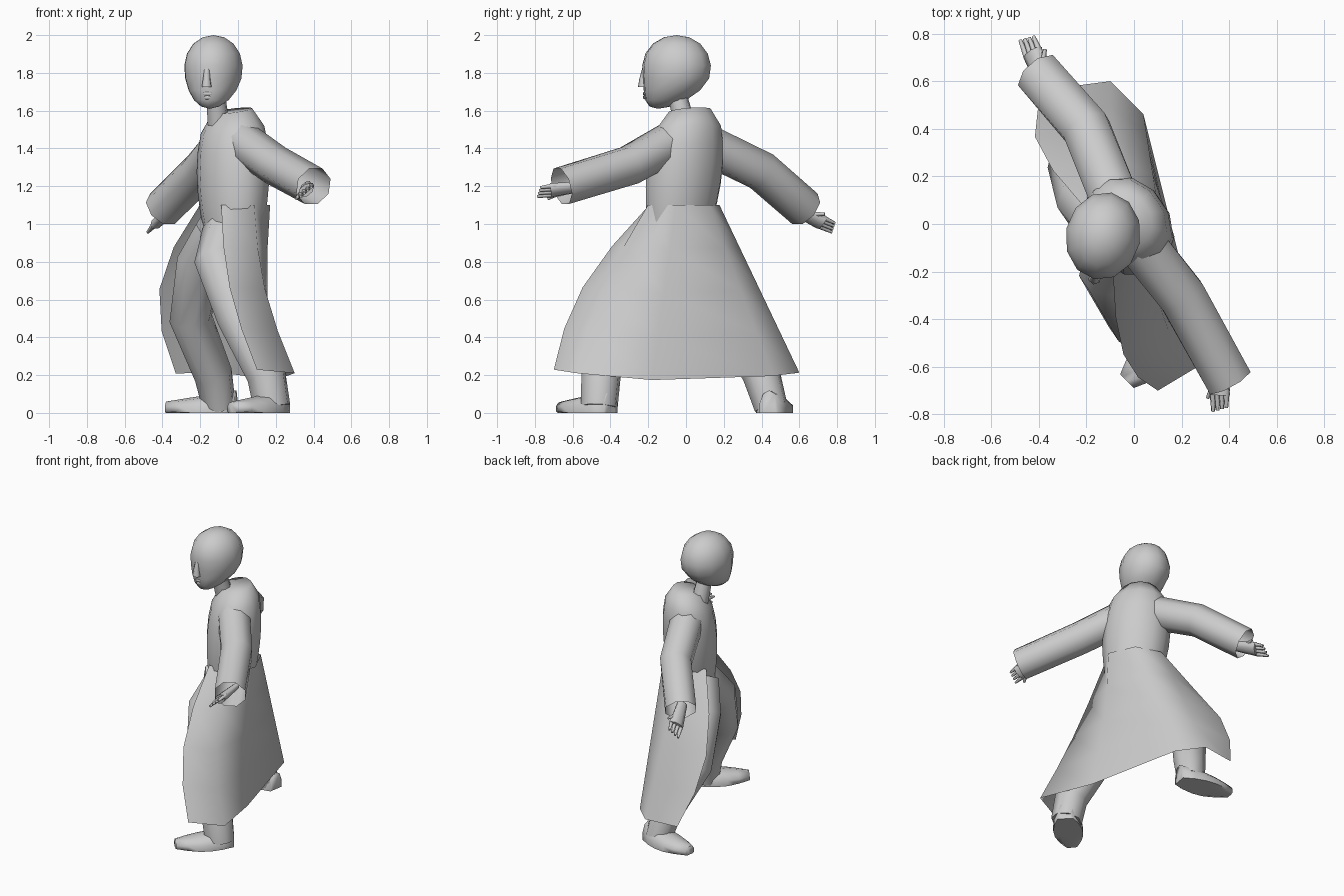
import bpy
import bmesh
from math import sin, cos, pi, radians, sqrt
from mathutils import Vector

if "Cube" in bpy.data.objects:
    bpy.data.objects.remove(bpy.data.objects["Cube"], do_unlink=True)

UP = Vector((0, 0, 1))
# The body is turned side-on while the head looks ahead
CHEST = Vector((-0.8, -0.55, 0)).normalized()
FACE = Vector((-0.2, -1, 0)).normalized()
HEAD = Vector((-0.13, -0.05, 1.805))

grey = bpy.data.materials.new("plain_grey")
grey.use_nodes = True
grey.diffuse_color = (0.6, 0.6, 0.6, 1)
shader = grey.node_tree.nodes["Principled BSDF"]
shader.inputs["Base Color"].default_value = grey.diffuse_color


def finish(name, bm):
    bmesh.ops.recalc_face_normals(bm, faces=bm.faces)
    mesh = bpy.data.meshes.new(name)
    bm.to_mesh(mesh)
    bm.free()
    mesh.materials.append(grey)
    obj = bpy.data.objects.new(name, mesh)
    bpy.context.collection.objects.link(obj)
    bpy.ops.object.select_all(action="DESELECT")
    obj.select_set(True)
    bpy.context.view_layer.objects.active = obj
    bpy.ops.object.shade_smooth_by_angle(angle=radians(80))


def skin(bm, rows, closed):
    """Bridge neighbouring rows of vertices with quads."""
    for low, high in zip(rows, rows[1:]):
        count = len(low)
        for i in range(count if closed else count - 1):
            j = (i + 1) % count
            bm.faces.new((low[i], low[j], high[j], high[i]))


def loft(name, points, width, depth, hint, sides=8, normal=None, cap_end=True):
    """Sweep an ellipse whose half sizes are functions of the way along."""
    bm = bmesh.new()
    points = [Vector(p) for p in points]
    last = len(points) - 1
    rows = []
    for k, centre in enumerate(points):
        along = normal or points[min(k + 1, last)] - points[max(k - 1, 0)]
        across = hint.cross(along).normalized()
        outward = along.cross(across).normalized()
        row = []
        for i in range(sides):
            turn = 2 * pi * (i + 0.5) / sides
            spot = centre + across * width(k / last) * cos(turn)
            spot += outward * depth(k / last) * sin(turn)
            spot.z = max(spot.z, 0)
            row.append(bm.verts.new(spot))
        rows.append(row)
    skin(bm, rows, True)
    bm.faces.new(rows[0])
    if cap_end:
        bm.faces.new(rows[-1])
    finish(name, bm)


def limb(name, points, start, end, hint=UP, flat=1, **options):
    """A tube that tapers evenly from one radius to another."""
    def radius(t):
        return start + (end - start) * t
    loft(name, points, radius, lambda t: radius(t) * flat, hint, **options)


def line(start, end, count):
    return [Vector(start).lerp(Vector(end), i / (count - 1)) for i in range(count)]


# Upper robe, fullest at the chest and narrowing to the hips and the sloping collar
def girth(t):
    return 0.12 + 0.1 * sqrt(max(sin(pi * t ** 1.4), 0))


loft("robe_body", line((-0.02, -0.05, 0.8), (-0.03, 0.02, 1.6), 9), girth,
     lambda t: girth(t) * 0.83, CHEST, sides=12, normal=UP + CHEST * 0.18)

# Open skirt: hem corner and outward swell of each fold, from the left front edge round the back
folds = [
    ((0.1, -0.7), (-0.05, -0.1)),
    ((0.3, -0.58), (-0.05, -0.05)),
    ((0.2, -0.18), (-0.03, 0)),
    ((0.04, 0.46), (0, 0)),
    ((-0.1, 0.6), (0, 0)),
    ((-0.33, 0.57), (-0.15, 0.05)),
]
lateral = UP.cross(CHEST)
bm = bmesh.new()
rows = []
for step in line((0, 0, 0), UP, 5):
    drop, row = step.z, []
    for i, (hem, swell) in enumerate(folds):
        turn = radians(60 - 55 * i)
        waist = Vector((-0.02, -0.02, 1.1))
        waist += lateral * 0.21 * cos(turn) + CHEST * 0.18 * sin(turn)
        corner = Vector((*hem, 0.17 + 0.12 * hem[1] ** 2))
        bulge = Vector((*swell, 0)) * sin(pi * drop)
        row.append(bm.verts.new(waist.lerp(corner, drop) + bulge))
    rows.append(row)
skin(bm, rows, False)
finish("robe_skirt", bm)

# Wide sleeves, open at the cuffs
sleeves = {
    "left_sleeve": [(0, -0.05, 1.45), (0.2, -0.3, 1.31), (0.4, -0.66, 1.2)],
    "right_sleeve": [(-0.06, 0.05, 1.45), (-0.2, 0.4, 1.28), (-0.4, 0.63, 1.08)],
}
for name, points in sleeves.items():
    limb(name, points, 0.11, 0.105, cap_end=False)


# Hands with four fingers and a thumb
def hand(name, wrist, tip, thumb_side):
    wrist, tip = Vector(wrist), Vector(tip)
    spread = Vector((0.7, 0.2, 0.6)).normalized()
    flat_way = (tip - wrist).cross(spread)
    palm = line(wrist.lerp(tip, -0.5), wrist.lerp(tip, 0.6), 3)
    limb(name + "_palm", palm, 0.035, 0.05, flat_way, flat=0.6)
    for i, finger in enumerate(("index", "middle", "ring", "little")):
        offset = spread * (i - 1.5) * 0.025
        knuckle = wrist.lerp(tip, 0.5) + offset
        limb(f"{name}_{finger}_finger", line(knuckle, tip + offset, 3),
             0.016, 0.008, spread, sides=5)
    thumb = spread * thumb_side * 0.07
    limb(name + "_thumb", line(wrist, wrist.lerp(tip, 0.6) + thumb, 3),
         0.02, 0.008, flat_way, sides=5)


hand("left_hand", (0.36, -0.62, 1.19), (0.36, -0.78, 1.17), -1)
hand("right_hand", (-0.39, 0.63, 1.05), (-0.45, 0.78, 0.98), 1)

# Trouser legs in a long stride
limb("left_leg", [(-0.06, -0.07, 0.95), (-0.11, -0.2, 0.8), (0, -0.4, 0.5),
                  (0.15, -0.45, 0.2), (0.18, -0.46, 0.03)], 0.13, 0.1, CHEST)
limb("right_leg", [(-0.1, 0, 0.95), (-0.2, 0.1, 0.8), (-0.25, 0.25, 0.5),
                   (-0.13, 0.4, 0.2), (-0.1, 0.45, 0.03)], 0.14, 0.09, CHEST)


# Shoes, rounded above and flat below
def foot(name, heel, toe):
    loft(name, line(heel, toe, 6),
         lambda t: 0.1 * sin(pi * (0.18 + 0.68 * t)),
         lambda t: 0.1 - 0.06 * t, UP, sides=10)


foot("left_foot", (0.24, -0.4, 0.02), (-0.03, -0.66, 0.02))
foot("right_foot", (-0.01, 0.44, 0.02), (-0.38, 0.5, 0.02))

# Neck
limb("neck", line((-0.1, 0, 1.5), (-0.12, -0.05, 1.7), 3), 0.06, 0.05, FACE)

# Head: a sphere narrowed and pushed forward towards the chin
bm = bmesh.new()
bmesh.ops.create_uvsphere(bm, u_segments=12, v_segments=9, radius=1)
cheek = UP.cross(FACE)
for vert in bm.verts:
    x, y, z = vert.co
    fullness = 1 + 0.1 * z
    jut = 0.1 * min(z, 0) ** 2
    vert.co = (HEAD + cheek * x * 0.157 * fullness
               + FACE * (y * 0.185 * fullness + jut) + UP * z * 0.195)
finish("head", bm)


# Facial relief, placed by height and reach from the middle of the head
def on_face(height, reach, sideways=0):
    return HEAD + UP * height + FACE * reach + cheek * sideways


limb("nose", [on_face(0.02, 0.17), on_face(-0.04, 0.18), on_face(-0.08, 0.18)],
     0.015, 0.028, FACE, sides=6)
for name, height, half, reach in (("upper_lip", -0.115, 0.04, 0.172),
                                  ("lower_lip", -0.135, 0.03, 0.17),
                                  ("brow", 0.03, 0.08, 0.17)):
    arc = [on_face(height, reach - 0.03, -half), on_face(height, reach),
           on_face(height, reach - 0.03, half)]
    limb(name, arc, 0.012, 0.012, sides=6)
